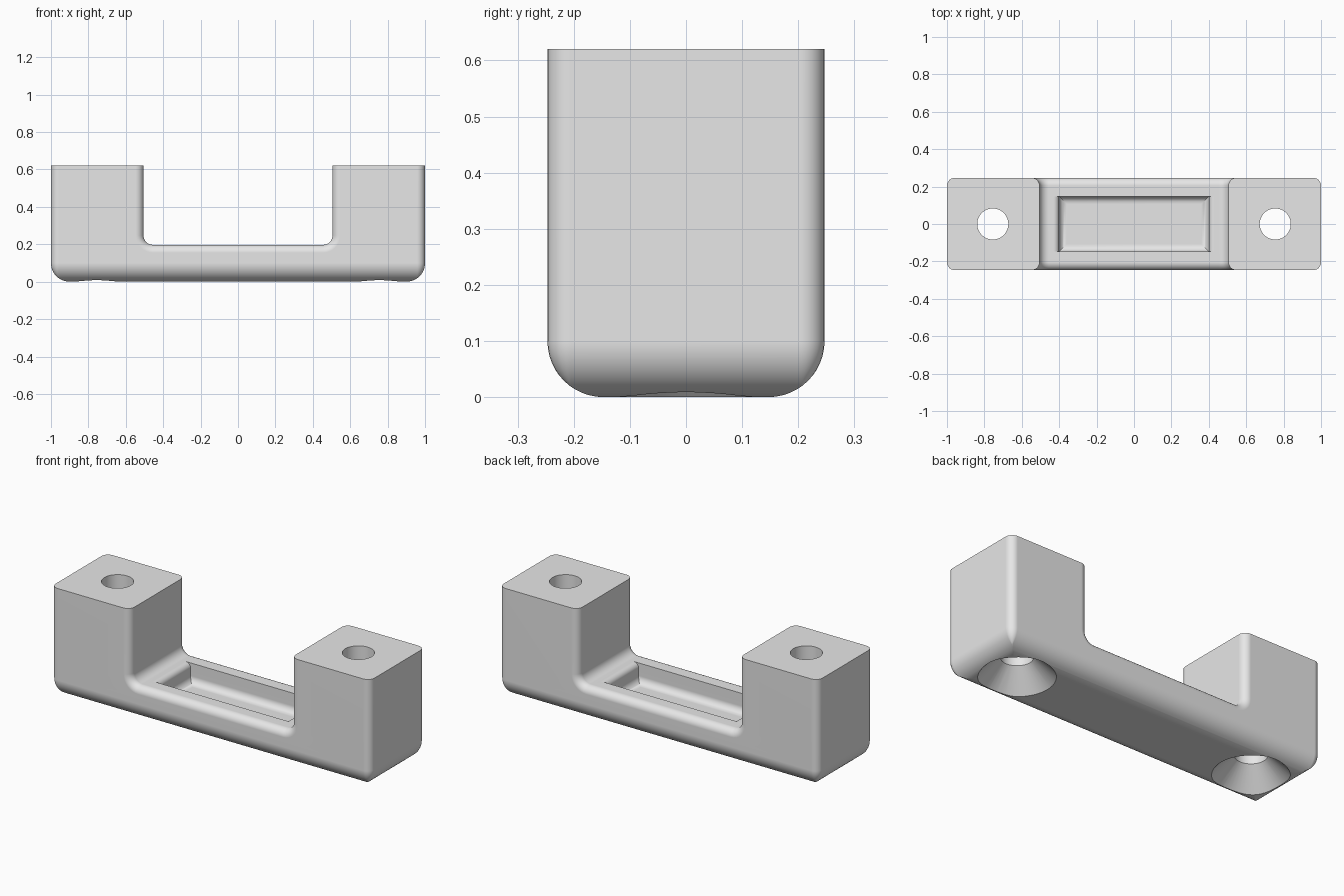
import bpy, bmesh, math

if "Cube" in bpy.data.objects:
    bpy.data.objects.remove(bpy.data.objects["Cube"])

HX, HY, H = 1.0, 0.247, 0.62      # half length, half depth, height
EDGE, FOOT = 0.042, 0.1           # vertical edge and bottom edge radii
SLOT_X, BAR_Z = 0.505, 0.197      # inner gap between the posts, bar top
HOLE_X, HOLE_R, SINK_R = 0.755, 0.083, 0.195

grey = bpy.data.materials.new("grey")
grey.diffuse_color = (0.8, 0.8, 0.8, 1)
grey.use_nodes = True
grey.node_tree.nodes["Principled BSDF"].inputs["Base Color"].default_value = grey.diffuse_color


def loft(name, loops):
    """Closed solid through equal-length rings of points."""
    bm = bmesh.new()
    rings = [[bm.verts.new(p) for p in loop] for loop in loops]
    n = len(rings[0])
    for a, b in zip(rings, rings[1:]):
        for i in range(n):
            j = (i + 1) % n
            bm.faces.new((a[i], a[j], b[j], b[i]))
    bm.faces.new(rings[0][::-1])
    bm.faces.new(rings[-1])
    bmesh.ops.recalc_face_normals(bm, faces=bm.faces)
    mesh = bpy.data.meshes.new(name)
    bm.to_mesh(mesh)
    bm.free()
    obj = bpy.data.objects.new(name, mesh)
    bpy.context.collection.objects.link(obj)
    return obj


def quarter(n):
    return [math.pi / 2 * i / n for i in range(n + 1)]


def rounded_rect(hx, hy, r, z):
    pts = []
    for k, (sx, sy) in enumerate(((1, 1), (-1, 1), (-1, -1), (1, -1))):
        for t in quarter(6):
            a = t + k * math.pi / 2
            pts.append((sx * (hx - r) + r * math.cos(a),
                        sy * (hy - r) + r * math.sin(a), z))
    return pts


def rect(hx, hy, z):
    return [(hx, hy, z), (-hx, hy, z), (-hx, -hy, z), (hx, -hy, z)]


def circle(cx, r, z, n=48):
    return [(cx + r * math.cos(2 * math.pi * i / n),
             r * math.sin(2 * math.pi * i / n), z) for i in range(n)]


# Solid block with rounded vertical edges and a rounded underside
loops = []
for t in quarter(12):
    inset = FOOT * (1 - math.sin(t))
    loops.append(rounded_rect(HX - inset, HY - inset, max(EDGE - inset, 0.002),
                              FOOT * (1 - math.cos(t))))
loops.append(rounded_rect(HX, HY, EDGE, H))
handle = loft("handle", loops)


# Gap between the posts, flared at front and back to round its edges
def gap_section(y, d):
    r, hx, z0 = 0.05 + d, SLOT_X + d, BAR_Z - d
    right = [(hx - r + r * math.sin(t), y, z0 + r - r * math.cos(t)) for t in quarter(8)]
    right.append((hx, y, 1.0))
    return right + [(-x, y, z) for x, y, z in reversed(right)]


half = [(HY - EDGE + EDGE * math.sin(t), EDGE * (1 - math.cos(t))) for t in quarter(8)]
half.append((HY + 0.1, EDGE))
sections = [(-y, d) for y, d in reversed(half)] + half
cutters = [loft("gap_cutter", [gap_section(y, d) for y, d in sections])]

# Recess in the bar: filleted floor, ends rolling over at the top
FLOOR, FIL, ROLL = 0.085, 0.04, 0.03
loops = [rect(0.40 - FIL * (1 - math.sin(t)), 0.147 - FIL * (1 - math.sin(t)),
              FLOOR + FIL * (1 - math.cos(t))) for t in quarter(8)]
loops += [rect(0.40 + ROLL * (1 - math.cos(t)), 0.147,
               BAR_Z - ROLL + ROLL * math.sin(t)) for t in quarter(8)]
loops.append(rect(0.40 + ROLL, 0.147, 0.3))
cutters.append(loft("recess_cutter", loops))

# Countersunk screw holes
for s in (-1, 1):
    cx = s * HOLE_X
    cutters.append(loft("hole_cutter", [circle(cx, SINK_R + 0.05, -0.05),
                                        circle(cx, HOLE_R, SINK_R - HOLE_R),
                                        circle(cx, HOLE_R, 1.0)]))

bpy.context.view_layer.objects.active = handle
handle.select_set(True)
for cutter in cutters:
    cutter.hide_render = True
    mod = handle.modifiers.new("cut", 'BOOLEAN')
    mod.operation, mod.solver, mod.object = 'DIFFERENCE', 'EXACT', cutter
    bpy.ops.object.modifier_apply(modifier=mod.name)
    bpy.data.objects.remove(cutter)

# Finish: one colour, smooth fillets, crisp flats
handle.data.materials.clear()
handle.data.materials.append(grey)
for p in handle.data.polygons:
    p.material_index = 0
bpy.ops.object.shade_smooth_by_angle(angle=math.radians(30))
weighted = handle.modifiers.new("flat_normals", 'WEIGHTED_NORMAL')
weighted.keep_sharp = True
